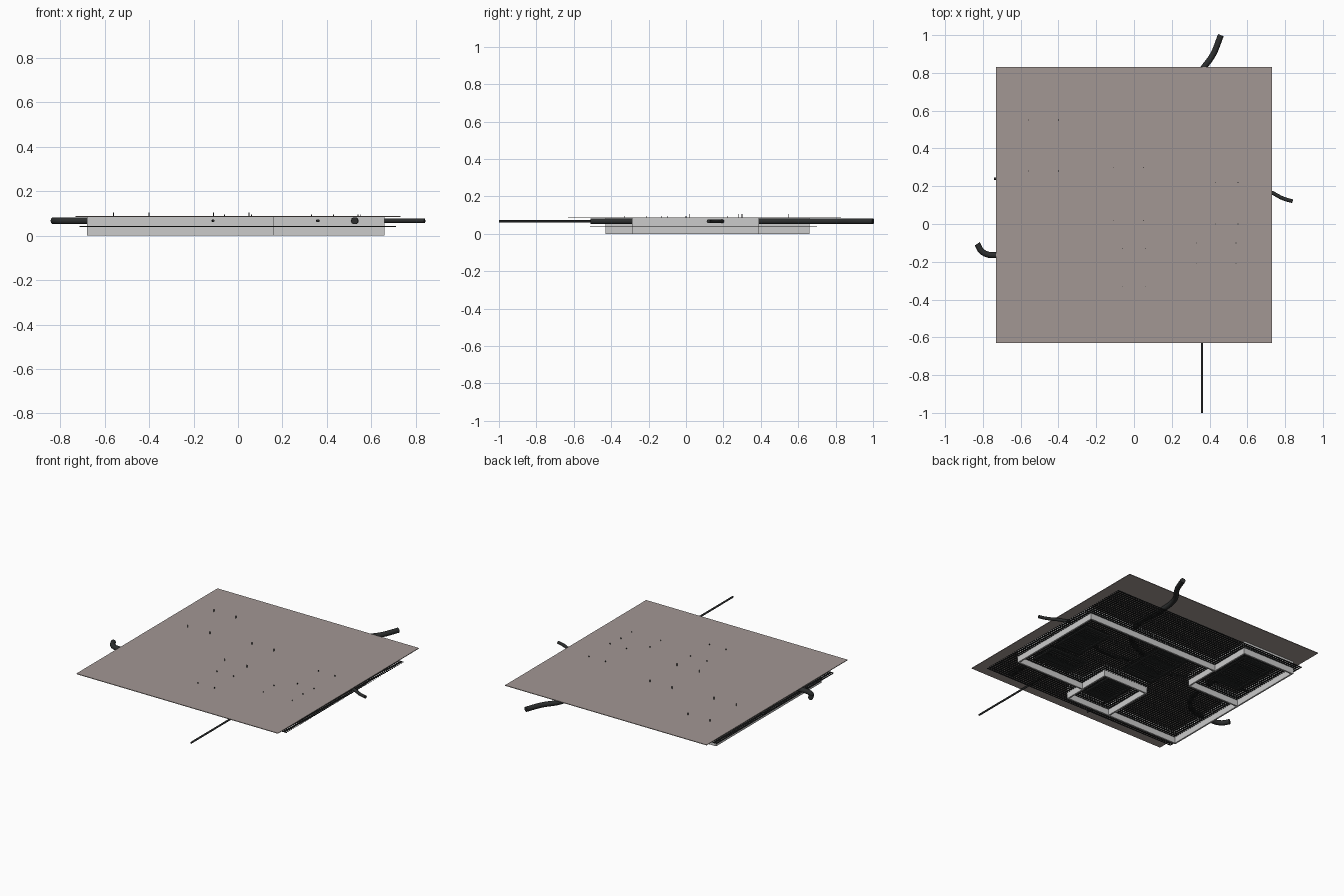
import bpy, bmesh
from mathutils import Vector

if "Cube" in bpy.data.objects:
    bpy.data.objects.remove(bpy.data.objects["Cube"])


def mat(name, c):
    m = bpy.data.materials.new(name)
    m.diffuse_color = (*c, 1)
    m.use_nodes = True
    m.node_tree.nodes["Principled BSDF"].inputs["Base Color"].default_value = m.diffuse_color
    return m


BROWN = mat("slab_brown", (0.36, 0.31, 0.295))
DARK = mat("dark_rubber", (0.025, 0.027, 0.027))


def add_box(bm, lo, hi):
    lo, hi = Vector(lo), Vector(hi)
    vs = bmesh.ops.create_cube(bm, size=1)["verts"]
    for v in vs:
        v.co = Vector(((hi[i] + lo[i]) / 2 + v.co[i] * (hi[i] - lo[i])) for i in range(3))


def boxes(name, items, material=None):
    bm = bmesh.new()
    for lo, hi in items:
        add_box(bm, lo, hi)
    me = bpy.data.meshes.new(name)
    bm.to_mesh(me)
    bm.free()
    ob = bpy.data.objects.new(name, me)
    bpy.context.collection.objects.link(ob)
    if material:
        me.materials.append(material)
    return ob


def pipe(name, pts, r):
    cu = bpy.data.curves.new(name, "CURVE")
    cu.dimensions = "3D"
    cu.bevel_depth = r
    cu.bevel_resolution = 3
    cu.resolution_u = 8
    cu.use_fill_caps = True
    sp = cu.splines.new("BEZIER")
    sp.bezier_points.add(len(pts) - 1)
    for bp, p in zip(sp.bezier_points, pts):
        bp.co = (p[0], p[1], 0.067)
        bp.handle_left_type = bp.handle_right_type = "AUTO"
    cu.materials.append(DARK)
    ob = bpy.data.objects.new(name, cu)
    bpy.context.collection.objects.link(ob)


# upper slab
boxes("upper_slab", [((-0.73, -0.63, 0.084), (0.73, 0.83, 0.088))], BROWN)

# perimeter wall following the stepped floor plan
plan = [(-0.68, -0.43), (0.16, -0.43), (0.16, -0.29), (0.66, -0.29),
        (0.66, 0.39), (-0.30, 0.39), (-0.30, 0.66), (-0.68, 0.66)]
bm = bmesh.new()
low = [bm.verts.new((x, y, 0)) for x, y in plan]
top = [bm.verts.new((x, y, 0.084)) for x, y in plan]
for i in range(len(plan)):
    j = (i + 1) % len(plan)
    bm.faces.new((low[i], low[j], top[j], top[i]))
me = bpy.data.meshes.new("perimeter_wall")
bm.to_mesh(me)
bm.free()
wall = bpy.data.objects.new("perimeter_wall", me)
bpy.context.collection.objects.link(wall)
sol = wall.modifiers.new("thickness", "SOLIDIFY")
sol.thickness = 0.01
sol.offset = -1
sol.use_even_offset = True

# interior partitions closing the two small rooms
boxes("partitions", [
    ((-0.68, 0.145, 0), (-0.30, 0.155, 0.084)),
    ((-0.305, 0.15, 0), (-0.295, 0.39, 0.084)),
    ((-0.165, -0.43, 0), (-0.155, -0.08, 0.084)),
    ((0.155, -0.29, 0), (0.165, -0.08, 0.084)),
    ((-0.165, -0.085, 0), (0.165, -0.075, 0.084))])

# open wire grid
X0, X1, Y0, Y1, P, W = -0.71, 0.71, -0.51, 0.70, 0.018, 0.003
wires = []
for i in range(int((X1 - X0) / P) + 1):
    x = X0 + i * P
    wires.append(((x - W, Y0, 0.039), (x + W, Y1, 0.043)))
for i in range(int((Y1 - Y0) / P) + 1):
    y = Y0 + i * P
    wires.append(((X0, y - W, 0.039), (X1, y + W, 0.043)))
boxes("wire_grid", wires, DARK)

# hung louvre panels: x0, y0, x1, y1, hanger top
panels = [(-0.56, 0.28, -0.40, 0.55, 0.105), (-0.11, 0.02, 0.05, 0.30, 0.105),
          (-0.06, -0.33, 0.06, -0.13, 0.095), (0.43, 0.0, 0.55, 0.22, 0.095),
          (0.33, -0.21, 0.54, -0.10, 0.095)]
frames, slats, rods = [], [], []
for x0, y0, x1, y1, h in panels:
    a, t = 0.03, 0.012
    fx0, fx1, fy0, fy1 = x0 - a, x1 + a, y0 - a, y1 + a
    z0, z1 = 0.034, 0.055
    frames += [((fx0, fy0, z0), (fx1, fy0 + t, z1)), ((fx0, fy1 - t, z0), (fx1, fy1, z1)),
               ((fx0, fy0, z0), (fx0 + t, fy1, z1)), ((fx1 - t, fy0, z0), (fx1, fy1, z1))]
    n = int((fy1 - fy0) / 0.02)
    for k in range(1, n):
        y = fy0 + k * (fy1 - fy0) / n
        slats.append(((fx0, y - 0.004, 0.037), (fx1, y + 0.004, 0.046)))
    for x in (x0, x1):
        for y in (y0, y1):
            rods.append(((x - 0.002, y - 0.002, 0.05), (x + 0.002, y + 0.002, h)))
boxes("panel_frames", frames, DARK)
boxes("panel_slats", slats, DARK)
boxes("hanger_rods", rods, DARK)

# service pipes entering from all sides
pipe("back_duct", [(0.46, 1.0), (0.42, 0.90), (0.35, 0.79), (0.33, 0.62), (0.33, 0.42),
                   (0.22, 0.25), (0.02, 0.16)], 0.016)
pipe("left_duct", [(-0.83, -0.105), (-0.80, -0.15), (-0.72, -0.165), (-0.55, -0.13),
                   (-0.45, 0.05), (-0.47, 0.35)], 0.016)
pipe("front_duct", [(0.525, -0.51), (0.525, -0.3), (0.50, -0.1), (0.48, 0.1)], 0.016)
pipe("right_conduit", [(0.84, 0.12), (0.79, 0.135), (0.72, 0.17), (0.6, 0.2), (0.3, 0.05),
                       (0.0, 0.1)], 0.010)
pipe("front_conduit", [(0.36, -1.0), (0.36, -0.6), (0.36, -0.3), (0.38, -0.15)], 0.006)
pipe("left_cable", [(-0.74, 0.24), (-0.6, 0.24), (-0.45, 0.2), (-0.2, 0.1), (-0.1, 0.05)], 0.006)
pipe("centre_cable", [(-0.11, -0.56), (-0.11, -0.4), (-0.05, -0.25)], 0.005)
